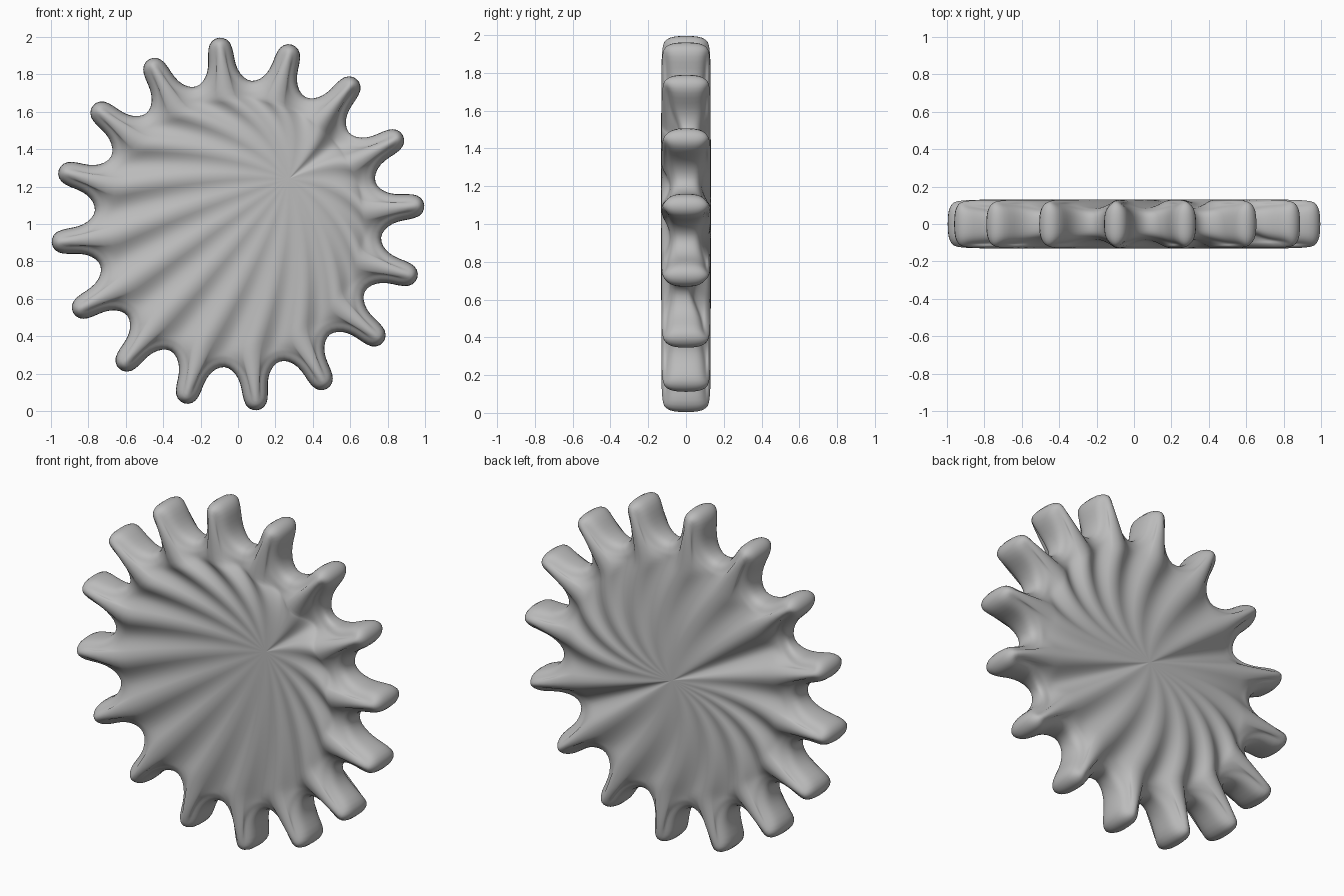
import bpy
import bmesh
from math import cos, sin, pi, radians
from mathutils import Vector

if "Cube" in bpy.data.objects:
    bpy.data.objects.remove(bpy.data.objects["Cube"], do_unlink=True)

TEETH = 16
PITCH = 2 * pi / TEETH
FIRST = radians(5.8)        # angle of the first tooth
THICK = 0.132               # half thickness
BASE = 0.68                 # radius where the teeth merge into the disc


def polar(radius, angle):
    return Vector((radius * cos(angle), radius * sin(angle)))


# Half tooth: half width and radius, from the tip to the middle of the gap
half = [(0, 1.007), (.044, .993), (.068, .95), (.07, .885),
        (.08, .825), (.11, .782), (.15, .764)]
angles = [(w / r, r) for w, r in half]
tooth = [(-a, r) for a, r in reversed(angles[1:-1])] + angles
outline, thetas = [], []
for k in range(TEETH):
    for a, r in tooth:
        thetas.append(FIRST + k * PITCH + a)
        outline.append(polar(r, thetas[-1]))
N = len(outline)

# Inward normals of the outline
normals = []
for i in range(N):
    t = (outline[(i + 1) % N] - outline[i - 1]).normalized()
    normals.append(Vector((-t.y, t.x)))


def gap_angle(k):
    return FIRST + (k + 0.5) * PITCH


# The gaps where the ripples of each face gather
FRONT_GAP = gap_angle(1)
BACK_GAPS = (gap_angle(6), gap_angle(14))


def near(theta, gap):
    return cos(theta - gap) > cos(PITCH / 2)


def height(theta, front, fade):
    """Half thickness, lowered along the gaps between the teeth."""
    dip = (1 - cos(TEETH * (theta - FIRST))) / 2
    gaps = (FRONT_GAP,) if front else BACK_GAPS
    if any(near(theta, g) for g in gaps):
        return THICK - 0.105 * dip * fade ** 0.6
    return THICK - 0.055 * dip * fade


def ripple_point(theta, front, t):
    """Point on a line bending from the disc edge to where ripples meet."""
    start = polar(BASE, theta)
    if front:
        aim, end = polar(0.6, FRONT_GAP), Vector((0.27, 0.24))
    else:
        side = cos(theta - (BACK_GAPS[0] - pi / 2))
        aim, end = polar(0.6, BACK_GAPS[1]) * side, Vector((0, 0))
    return start * (1 - t) + aim * t * (1 - t) + end * t * t


def face_rings(front):
    """Rings of one face, from the rim to near the meeting point."""
    sign = -1 if front else 1
    rings = []

    def add(point, fade, level=1.0):
        rings.append([(*point(i), sign * level * height(thetas[i], front, fade))
                      for i in range(N)])

    # Rounded rim
    for inset, level in ((.003, .42), (.011, .66), (.026, .84), (.048, .95)):
        add(lambda i: outline[i] + normals[i] * inset, 1.0, level)
    # Tooth faces
    for s in (.3, .65, 1):
        add(lambda i: (outline[i] + normals[i] * .048).lerp(
            polar(BASE, thetas[i]), s), 1 - .1 * s)
    # Rippled disc
    steps = 16
    for j in range(1, steps):
        t = j / steps
        add(lambda i: ripple_point(thetas[i], front, t), .9 * (1 - t) ** 2.3)
    return rings


# Build the solid from rings, closing each face at its meeting point
bm = bmesh.new()


def to_vert(p):
    return bm.verts.new((p[0], p[2], p[1] + 1))


middle = [(p.x, p.y, 0) for p in outline]
rings = list(reversed(face_rings(True))) + [middle] + face_rings(False)
verts = [[to_vert(p) for p in ring] for ring in rings]
for a, b in zip(verts, verts[1:]):
    for i in range(N):
        j = (i + 1) % N
        bm.faces.new((a[i], a[j], b[j], b[i]))
for ring, front in ((verts[0], True), (verts[-1], False)):
    c = ripple_point(0, front, 1)
    centre = to_vert((c.x, c.y, -THICK if front else THICK))
    for i in range(N):
        bm.faces.new((ring[i], ring[(i + 1) % N], centre))
bmesh.ops.recalc_face_normals(bm, faces=bm.faces)
for f in bm.faces:
    f.smooth = True

mesh = bpy.data.meshes.new("toothed_disc")
bm.to_mesh(mesh)
bm.free()
disc = bpy.data.objects.new("toothed_disc", mesh)
bpy.context.collection.objects.link(disc)

# Soften the rounded teeth
sub = disc.modifiers.new("soften", "SUBSURF")
sub.levels = sub.render_levels = 1

# Plain grey
grey = bpy.data.materials.new("plain_grey")
grey.use_nodes = True
colour = (0.5, 0.5, 0.5, 1)
grey.diffuse_color = colour
shader = grey.node_tree.nodes["Principled BSDF"]
shader.inputs["Base Color"].default_value = colour
shader.inputs["Roughness"].default_value = 0.6
mesh.materials.append(grey)
